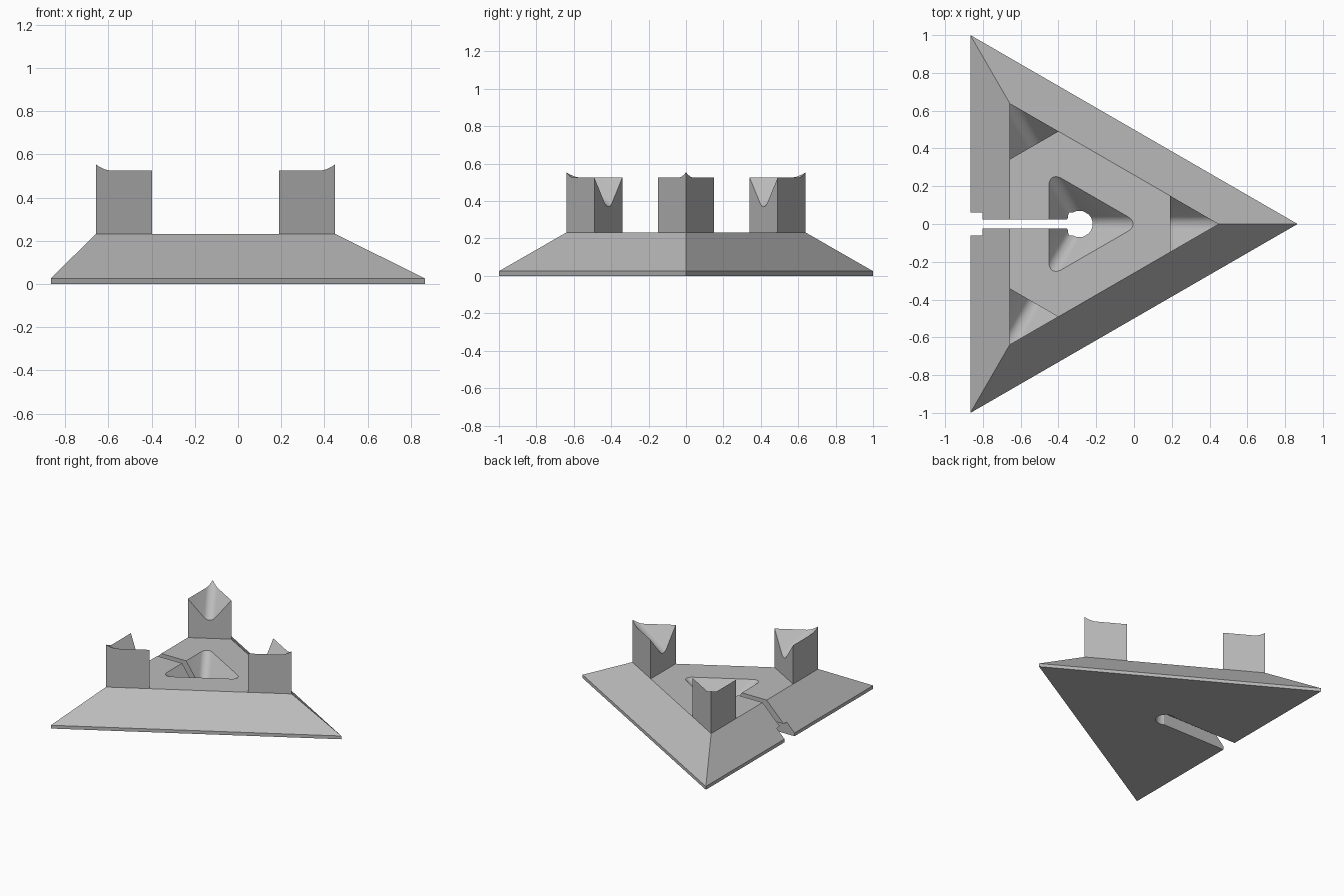
import bpy, bmesh, math
from mathutils import Matrix, Vector

if "Cube" in bpy.data.objects:
    bpy.data.objects.remove(bpy.data.objects["Cube"], do_unlink=True)

CX = -0.289          # centre of the triangle
BASE_R, TOP_R = 1.155, 0.739
RIM_Z, TOP_Z = 0.025, 0.232
POST_R = 0.173
CHANNEL_Z = 0.09

grey = bpy.data.materials.new("plain grey")
grey.use_nodes = True
grey.diffuse_color = (0.5, 0.5, 0.5, 1)
grey.node_tree.nodes["Principled BSDF"].inputs["Base Color"].default_value = (0.5, 0.5, 0.5, 1)


def make_object(name, bm):
    bmesh.ops.recalc_face_normals(bm, faces=bm.faces)
    mesh = bpy.data.meshes.new(name)
    bm.to_mesh(mesh)
    bm.free()
    mesh.materials.append(grey)
    obj = bpy.data.objects.new(name, mesh)
    bpy.context.collection.objects.link(obj)
    return obj


def stacked(name, cx, cy, rings, sides=3, turn=0.0):
    """Solid through regular polygons given as (radius, z)."""
    bm = bmesh.new()
    loops = []
    for r, z in rings:
        angles = [turn + 2 * math.pi * i / sides for i in range(sides)]
        loops.append([bm.verts.new((cx + r * math.cos(a), cy + r * math.sin(a), z)) for a in angles])
    bm.faces.new(loops[0])
    bm.faces.new(loops[-1])
    for low, high in zip(loops, loops[1:]):
        for i in range(sides):
            j = (i + 1) % sides
            bm.faces.new((low[i], low[j], high[j], high[i]))
    return make_object(name, bm)


def box(name, low, high):
    bm = bmesh.new()
    low, high = Vector(low), Vector(high)
    bmesh.ops.create_cube(bm, size=1, matrix=Matrix.Translation((low + high) / 2)
                          @ Matrix.Diagonal((*(high - low), 1)))
    return make_object(name, bm)


def rounded_cube(name, size, radius):
    """Cube standing on a corner, with one lower edge above +x."""
    bm = bmesh.new()
    bmesh.ops.create_cube(bm, size=size, matrix=Matrix.Translation((size / 2,) * 3))
    bmesh.ops.bevel(bm, geom=bm.edges[:], offset=radius, segments=10, profile=0.5, affect='EDGES')
    stand = Vector((1, 1, 1)).rotation_difference(Vector((0, 0, 1))).to_matrix()
    edge = stand @ Vector((1, 0, 0))
    spin = Matrix.Rotation(-math.atan2(edge.y, edge.x), 3, 'Z')
    bm.transform(Matrix.Translation((CX, 0, 0.003)) @ (spin @ stand).to_4x4())
    return make_object(name, bm)


def cut(obj, cutters):
    bpy.ops.object.select_all(action='DESELECT')
    bpy.context.view_layer.objects.active = obj
    obj.select_set(True)
    for cutter in cutters:
        mod = obj.modifiers.new("cut", 'BOOLEAN')
        mod.operation, mod.solver, mod.object = 'DIFFERENCE', 'EXACT', cutter
        bpy.ops.object.modifier_apply(modifier=mod.name)
    bpy.ops.object.shade_smooth_by_angle(angle=math.radians(25))


# Cutters: seat for a cube on its corner, cable channel, slot and centre hole
seat = rounded_cube("seat_cutter", 2.0, 0.055)
channel = box("channel_cutter", (-1, -0.06, -0.1), (CX, 0.06, CHANNEL_Z))
slot = box("slot_cutter", (-1, -0.024, -0.1), (CX, 0.024, 0.5))
hole = stacked("hole_cutter", CX, 0, [(0.07, -0.1), (0.07, CHANNEL_Z + 0.01)], sides=48)

# Sloped triangular base
base = stacked("base", CX, 0, [(BASE_R, 0), (BASE_R, RIM_Z), (TOP_R, TOP_Z)])
cut(base, [seat, channel, slot, hole])

# Corner posts, scooped by the seat
for k, name in enumerate(("left_post_tip", "back_post", "front_post")):
    a = 2 * math.pi * k / 3
    r = TOP_R - POST_R
    post = stacked(name, CX + r * math.cos(a), r * math.sin(a),
                   [(POST_R, TOP_Z - 0.03), (POST_R, 0.65)], turn=a)
    cut(post, [seat])

for cutter in (seat, channel, slot, hole):
    bpy.data.objects.remove(cutter, do_unlink=True)
